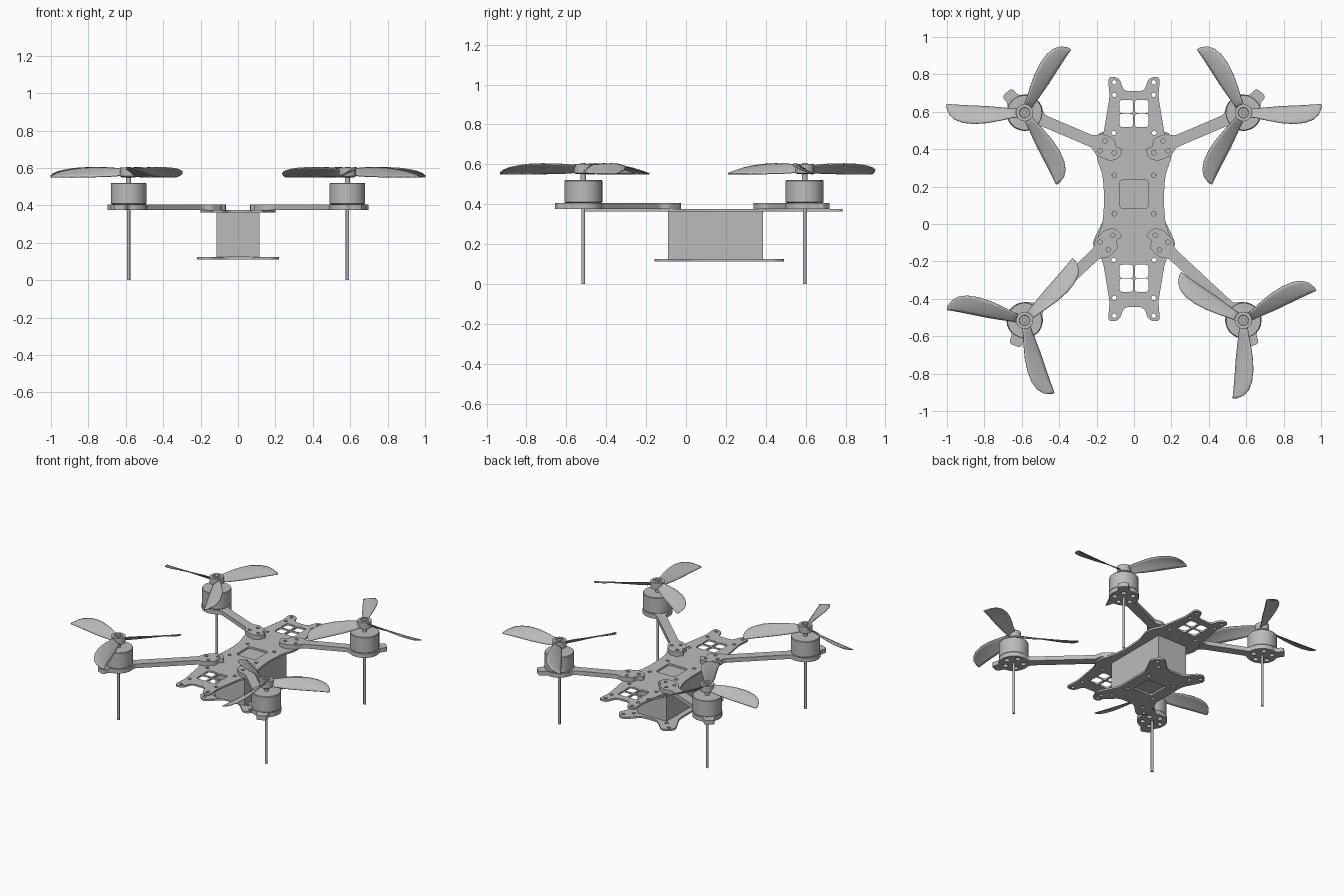
import bpy, bmesh
from math import sin, cos, radians, pi
from mathutils import Vector

cube = bpy.data.objects.get("Cube")
if cube:
    bpy.data.objects.remove(cube)

grey = bpy.data.materials.new("plain_grey")
grey.use_nodes = True
grey.diffuse_color = (0.5, 0.5, 0.5, 1)
grey.node_tree.nodes["Principled BSDF"].inputs["Base Color"].default_value = (0.5, 0.5, 0.5, 1)


def add_mesh(name, bm, smooth=True):
    """Turn a bmesh into a finished, shaded object."""
    bmesh.ops.remove_doubles(bm, verts=bm.verts, dist=1e-5)
    bmesh.ops.recalc_face_normals(bm, faces=bm.faces)
    mesh = bpy.data.meshes.new(name)
    bm.to_mesh(mesh)
    bm.free()
    mesh.materials.clear()
    mesh.materials.append(grey)
    obj = bpy.data.objects.new(name, mesh)
    bpy.context.collection.objects.link(obj)
    if smooth:
        bpy.ops.object.select_all(action='DESELECT')
        obj.select_set(True)
        bpy.context.view_layer.objects.active = obj
        bpy.ops.object.shade_smooth_by_angle(angle=radians(35))
    return obj


def rounded(points, r):
    """Round the corners of a closed 2D outline."""
    out = []
    pts = [Vector(p) for p in points]
    for i, p in enumerate(pts):
        ends = []
        for q in (pts[i - 1], pts[(i + 1) % len(pts)]):
            d = q - p
            ends.append(p + d.normalized() * min(r, d.length * 0.45))
        for k in range(6):
            t = k / 5
            out.append(ends[0] * (1 - t) ** 2 + p * 2 * t * (1 - t) + ends[1] * t * t)
    return out


def circle(x, y, r, n=16):
    return [Vector((x + r * cos(2 * pi * k / n), y + r * sin(2 * pi * k / n))) for k in range(n)]


def box_outline(x, y, w, r=0.015):
    h = w / 2
    return rounded([(x - h, y - h), (x + h, y - h), (x + h, y + h), (x - h, y + h)], r)


def plate(name, loops, z0, z1):
    """Flat plate: the first loop is the outline, the others are holes."""
    curve = bpy.data.curves.new(name + "_profile", 'CURVE')
    curve.dimensions = '2D'
    curve.fill_mode = 'BOTH'
    curve.extrude = (z1 - z0) / 2
    for loop in loops:
        spline = curve.splines.new('POLY')
        spline.points.add(len(loop) - 1)
        for point, co in zip(spline.points, loop):
            point.co = (co[0], co[1], 0, 1)
        spline.use_cyclic_u = True
    helper = bpy.data.objects.new(name + "_profile", curve)
    bpy.context.collection.objects.link(helper)
    graph = bpy.context.evaluated_depsgraph_get()
    mesh = bpy.data.meshes.new_from_object(helper.evaluated_get(graph))
    bm = bmesh.new()
    bm.from_mesh(mesh)
    bmesh.ops.translate(bm, verts=bm.verts, vec=(0, 0, (z0 + z1) / 2))
    bpy.data.objects.remove(helper)
    bpy.data.meshes.remove(mesh)
    return add_mesh(name, bm)


def lathe(name, profile, x, y, n=32):
    """Revolve (radius, z) points about a vertical axis."""
    bm = bmesh.new()
    rings = [[bm.verts.new((x + max(r, 1e-6) * cos(2 * pi * k / n), y + max(r, 1e-6) * sin(2 * pi * k / n), z))
              for k in range(n)] for r, z in profile]
    for a, b in zip(rings, rings[1:]):
        for k in range(n):
            j = (k + 1) % n
            bm.faces.new((a[k], a[j], b[j], b[k]))
    bm.faces.new(rings[0])
    bm.faces.new(rings[-1])
    return add_mesh(name, bm)


def mirrored_outline(half):
    return half + [(-x, y) for x, y in reversed(half)]


# Upper frame plate, symmetric about its middle line
mid = 0.133
quarter = [(0.055, 0.577), (0.078, 0.65), (0.14, 0.655), (0.13, 0.55), (0.165, 0.34),
           (0.2, 0.27), (0.2, 0.22), (0.168, 0.13), (0.16, 0.03)]
half = [(x, mid + y) for x, y in quarter] + [(x, mid - y) for x, y in reversed(quarter)]
loops = [rounded(mirrored_outline(half), 0.03), box_outline(0, 0.16, 0.15)]
for s in (-1, 1):
    for end in (0.591, -0.29):
        loops += [box_outline(s * 0.041, end + d, 0.071) for d in (-0.037, 0.037)]
    loops += [circle(s * 0.105, y, 0.012) for y in (0.757, 0.69, 0.26, 0.055, -0.395, -0.49)]
    loops += [circle(s * 0.108, y, 0.012) for y in (0.487, -0.192)]
plate("upper_frame_plate", loops, 0.362, 0.375)

# Lower frame plate with four ears
mid = 0.167
quarter = [(0.06, 0.24), (0.145, 0.325), (0.18, 0.325), (0.222, 0.28), (0.215, 0.25), (0.155, 0.13)]
half = [(x, mid + y) for x, y in quarter] + [(x, mid - y) for x, y in reversed(quarter)]
loops = [rounded(mirrored_outline(half), 0.03), box_outline(0, 0.16, 0.15)]
for s in (-1, 1):
    for t in (-1, 1):
        loops += [circle(s * x, mid + t * y, 0.012) for x, y in ((0.18, 0.285), (0.13, 0.235), (0.105, 0.105))]
plate("lower_frame_plate", loops, 0.112, 0.125)

# Battery block between the plates
bm = bmesh.new()
bmesh.ops.create_cube(bm, size=1)
bmesh.ops.scale(bm, verts=bm.verts, vec=(0.23, 0.475, 0.237))
bmesh.ops.translate(bm, verts=bm.verts, vec=(0, 0.148, 0.2435))
add_mesh("battery", bm, smooth=False)


def arm(name, x, y, angle, length, sx, bend):
    """Arm plate: slotted inner pad, straight bar, motor mount with a bent tab."""
    def place(loop):
        a = radians(angle)
        return [Vector((sx * (x + p[0] * cos(a) - p[1] * bend * sin(a)),
                        y + p[0] * sin(a) + p[1] * bend * cos(a))) for p in loop]
    bar, pad = 0.031, -length
    outline = [(-0.1, bar), (pad + 0.1, bar), (pad + 0.065, 0.06), (pad - 0.01, 0.06), (pad - 0.03, 0.02),
               (pad - 0.07, 0.03), (pad - 0.07, -0.03), (pad - 0.03, -0.06), (pad + 0.05, -0.06),
               (pad + 0.085, -bar), (-0.1, -bar)]
    mount = [(0.1 * cos(radians(d)), 0.1 * sin(radians(d))) for d in (220, 250, 280, 310, 340)]
    t = radians(26)
    tab = [(u * cos(t) - v * sin(t), u * sin(t) + v * cos(t))
           for u, v in ((0.09, -0.036), (0.145, -0.034), (0.145, 0.034), (0.09, 0.036))]
    mount += tab + [(0.1 * cos(radians(d)), 0.1 * sin(radians(d))) for d in (70, 100, 130)]
    loops = [rounded(outline + mount, 0.02)]
    loops += [circle(pad + u, v, 0.012) for u, v in ((0.035, 0.03), (0.04, -0.03), (-0.035, -0.01))]
    loops += [circle(0.062 * cos(radians(d)), 0.062 * sin(radians(d)), 0.017) for d in (26, 98, 170, 242, 314)]
    plate(name, [place(loop) for loop in loops], 0.375, 0.405)


def propeller(name, x, y, start, sx):
    """Three swept, twisted blades."""
    # distance, leading edge, trailing edge, leading height, trailing height
    sections = [(0.025, 0.022, -0.02, 0.592, 0.562), (0.07, 0.028, -0.022, 0.598, 0.556),
                (0.13, 0.042, -0.028, 0.602, 0.553), (0.2, 0.055, -0.034, 0.603, 0.552),
                (0.27, 0.06, -0.037, 0.6, 0.552), (0.33, 0.054, -0.04, 0.592, 0.552),
                (0.375, 0.037, -0.043, 0.582, 0.552), (0.402, 0.012, -0.045, 0.57, 0.552),
                (0.418, -0.026, -0.046, 0.557, 0.552)]
    bm = bmesh.new()
    steps = 6
    for blade in range(3):
        a = radians(start + 120 * blade)
        rows = []
        for r, lead, trail, zl, zt in sections:
            row = []
            for k in range(steps + 1):
                t = k / steps
                v = lead + (trail - lead) * t
                z = zl + (zt - zl) * t + 0.02 * t * (1 - t) * (lead - trail) / 0.1
                row.append(bm.verts.new((sx * (x + r * cos(a) - v * sin(a)), y + r * sin(a) + v * cos(a), z)))
            rows.append(row)
        for p, q in zip(rows, rows[1:]):
            for k in range(steps):
                bm.faces.new((p[k], p[k + 1], q[k + 1], q[k]))
    obj = add_mesh(name, bm)
    solid = obj.modifiers.new("thickness", 'SOLIDIFY')
    solid.thickness = 0.005
    solid.offset = 0


# Four arms, each with a motor, propeller and landing leg
corners = [("back", 1, 0.595, 23, 0.49, 1), ("front", 1, -0.515, -43, 0.62, -1),
           ("back", -1, 0.595, 23, 0.49, 1), ("front", -1, -0.515, -43, 0.62, -1)]
spins = {("back", 1): (0, -1), ("back", -1): (0, 1), ("front", 1): (28.5, 1), ("front", -1): (14, -1)}
for end, side, y, angle, length, bend in corners:
    label = end + ("_left_" if side > 0 else "_right_")
    x = side * 0.585
    arm(label + "arm", 0.585, y, angle, length, side, bend)
    lathe(label + "motor", [(0.088, 0.405), (0.095, 0.41), (0.095, 0.517), (0.092, 0.521)], x, y, 48)
    lathe(label + "shaft", [(0.014, 0.515), (0.014, 0.56)], x, y, 16)
    lathe(label + "hub", [(0.036, 0.55), (0.046, 0.556), (0.046, 0.602), (0.028, 0.602),
                          (0.026, 0.596), (0.014, 0.596), (0.014, 0.606)], x, y)
    lathe(label + "leg", [(0.009, 0), (0.009, 0.408)], x, y, 12)
    # Back blades mirror each other; the front pair is turned to its own angle
    turn, flip = spins[(end, side)]
    if end == "back":
        turn = 60 * 3
    propeller(label + "propeller", flip * x, y, turn, flip)
